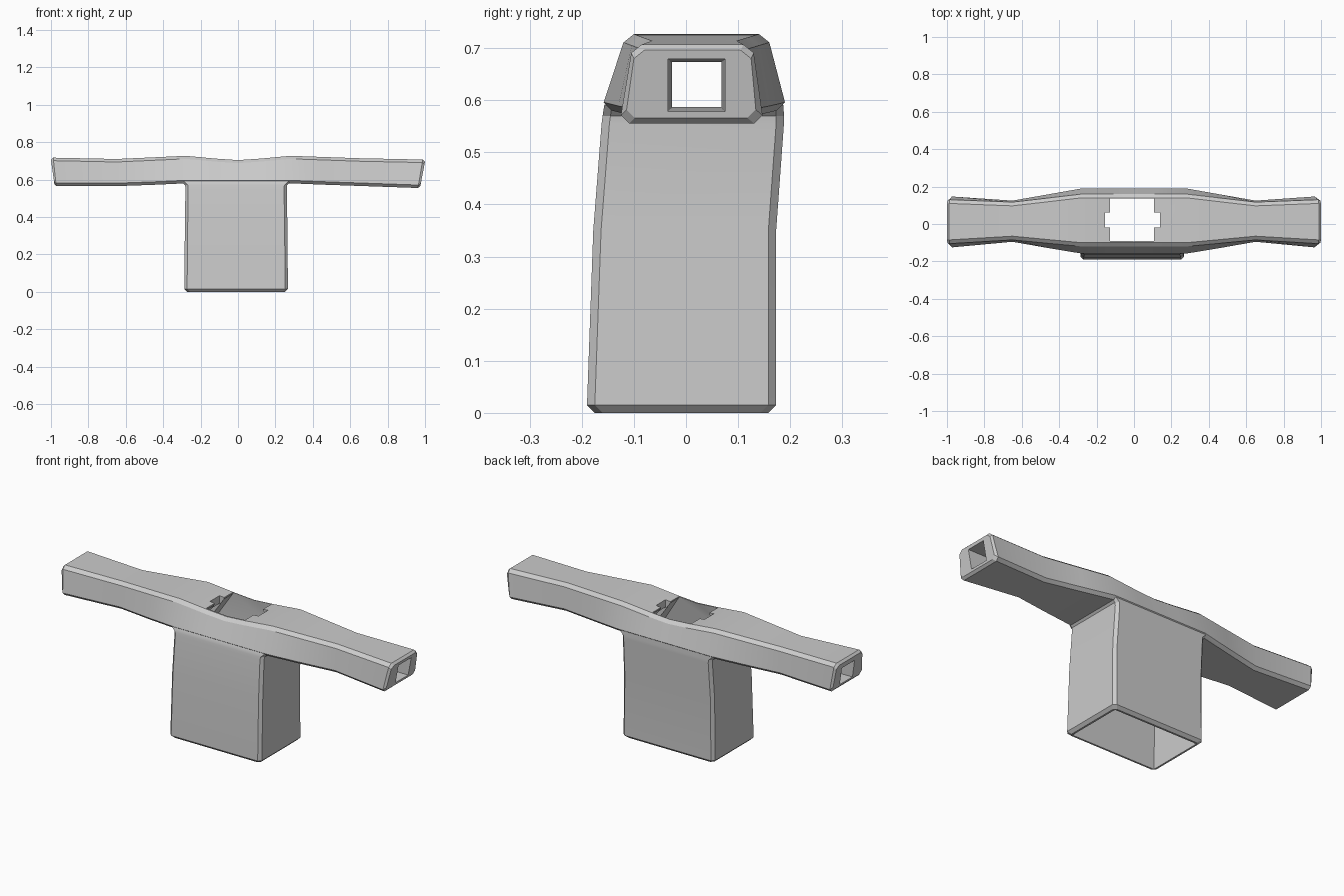
import bpy, bmesh, math

if "Cube" in bpy.data.objects:
    bpy.data.objects.remove(bpy.data.objects["Cube"])

grey = bpy.data.materials.new("plain grey")
grey.diffuse_color = (0.6, 0.6, 0.6, 1)
grey.use_nodes = True
grey.node_tree.nodes["Principled BSDF"].inputs["Base Color"].default_value = grey.diffuse_color


def loft(name, rings):
    """Skin a list of equal-length point rings and cap both ends."""
    bm = bmesh.new()
    vs = [[bm.verts.new(p) for p in r] for r in rings]
    n = len(vs[0])
    for a, b in zip(vs, vs[1:]):
        for i in range(n):
            j = (i + 1) % n
            bm.faces.new((a[i], a[j], b[j], b[i]))
    bm.faces.new(vs[0])
    bm.faces.new(vs[-1])
    bmesh.ops.recalc_face_normals(bm, faces=bm.faces)
    me = bpy.data.meshes.new(name)
    bm.to_mesh(me)
    bm.free()
    me.materials.append(grey)
    ob = bpy.data.objects.new(name, me)
    bpy.context.collection.objects.link(ob)
    return ob


def bar_ring(xt, xb, zt, zb, ft, bt, fb, bb, c=0.016):
    """Trapezoid section with chamfered corners; xt/xb tilt the ring."""
    yz = [(ft, zt), (ft - 0.02, zt - c), (fb, zb + c), (fb + c, zb),
          (bb - c, zb), (bb, zb + c), (bt + 0.02, zt - c), (bt, zt)]
    return [(xb + (xt - xb) * (z - zb) / (zt - zb), y, z) for y, z in yz]


def post_ring(z, x0, x1, y0, y1, c=0.015):
    """Horizontal rectangle with chamfered corners."""
    return [(x0 + c, y0, z), (x1 - c, y0, z), (x1, y0 + c, z), (x1, y1 - c, z),
            (x1 - c, y1, z), (x0 + c, y1, z), (x0, y1 - c, z), (x0, y0 + c, z)]


def rect_x(x, y0, y1, z0, z1):
    return [(x, y0, z0), (x, y1, z0), (x, y1, z1), (x, y0, z1)]


def rect_z(z, x0, x1, y0, y1):
    return [(x0, y0, z), (x1, y0, z), (x1, y1, z), (x0, y1, z)]


def boolean(target, other, op):
    m = target.modifiers.new(op, 'BOOLEAN')
    m.operation, m.object, m.solver = op, other, 'EXACT'
    bpy.context.view_layer.objects.active = target
    bpy.ops.object.modifier_apply(modifier=m.name)
    bpy.data.objects.remove(other)


# crossbar: waisted arms, dip in the middle, chamfered ends
wide = (-0.10, 0.14, -0.158, 0.19)
body = loft("tee_fitting", [bar_ring(*s) for s in [
    (-1.0, -0.982, 0.706, 0.577, -0.08, 0.105, -0.114, 0.134),
    (-0.988, -0.972, 0.717, 0.566, -0.085, 0.11, -0.125, 0.147),
    (-0.65, -0.65, 0.71, 0.565, -0.065, 0.097, -0.095, 0.125),
    (-0.45, -0.45, 0.719, 0.572, -0.084, 0.12, -0.13, 0.16),
    (-0.28, -0.28, 0.727, 0.58, *wide),
    (-0.12, -0.12, 0.712, 0.58, *wide),
    (0, 0, 0.704, 0.58, *wide),
    (0.12, 0.12, 0.712, 0.58, *wide),
    (0.28, 0.28, 0.727, 0.58, *wide),
    (0.45, 0.45, 0.721, 0.573, -0.084, 0.12, -0.13, 0.16),
    (0.65, 0.65, 0.714, 0.566, -0.065, 0.097, -0.095, 0.125),
    (0.988, 0.962, 0.707, 0.555, -0.085, 0.11, -0.125, 0.147),
    (1.0, 0.975, 0.696, 0.566, -0.08, 0.105, -0.114, 0.134)]])

# post, leaning slightly back and flaring where it meets the bar
post = loft("post", [post_ring(*s) for s in [
    (0, -0.272, 0.252, -0.175, 0.158),
    (0.015, -0.287, 0.267, -0.19, 0.173),
    (0.35, -0.284, 0.264, -0.178, 0.173),
    (0.555, -0.281, 0.261, -0.162, 0.188),
    (0.570, -0.283, 0.263, -0.160, 0.188),
    (0.590, -0.303, 0.283, -0.157, 0.187),
    (0.650, -0.260, 0.240, -0.120, 0.150)]])
boolean(body, post, 'UNION')

# hollow of the post, narrowing to the opening in the top
cavity = loft("post_cavity", [rect_z(*s) for s in [
    (-0.05, -0.262, 0.242, -0.167, 0.148),
    (0.015, -0.262, 0.242, -0.165, 0.148),
    (0.35, -0.258, 0.238, -0.153, 0.148),
    (0.53, -0.253, 0.233, -0.138, 0.162),
    (0.705, -0.127, 0.108, -0.092, 0.137),
    (0.80, -0.127, 0.108, -0.092, 0.137)]])
boolean(body, cavity, 'DIFFERENCE')

# square passage running the length of the bar
tunnel = loft("bar_passage", [rect_x(*s) for s in [
    (-1.05, -0.036, 0.076, 0.585, 0.680),
    (-0.6, -0.027, 0.068, 0.587, 0.673),
    (0.6, -0.027, 0.068, 0.587, 0.673),
    (1.05, -0.036, 0.076, 0.577, 0.680)]])
boolean(body, tunnel, 'DIFFERENCE')

# side notches of the top opening
notch = loft("top_notch", [rect_z(0.64, -0.155, 0.138, -0.02, 0.062),
                           rect_z(0.80, -0.155, 0.138, -0.02, 0.062)])
boolean(body, notch, 'DIFFERENCE')

# rounded shading along the gentle bends, crisp edges elsewhere
bpy.ops.object.select_all(action='DESELECT')
body.select_set(True)
bpy.context.view_layer.objects.active = body
bpy.ops.object.shade_smooth_by_angle(angle=math.radians(25))
